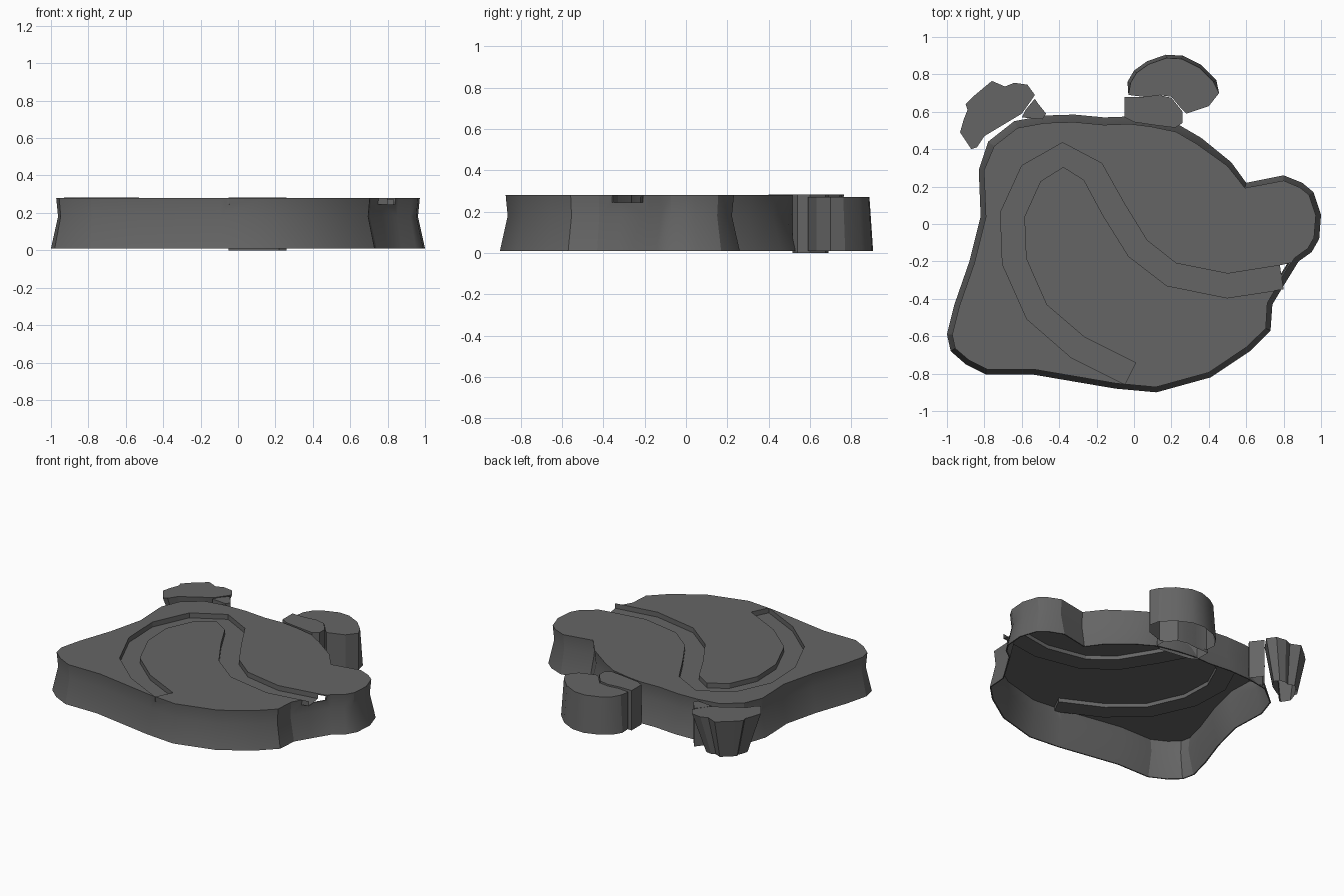
import bpy
import bmesh
import math
from mathutils import Vector

if "Cube" in bpy.data.objects:
    bpy.data.objects.remove(bpy.data.objects["Cube"], do_unlink=True)

GREY = (0.13, 0.13, 0.13, 1)
grey = bpy.data.materials.new("dark grey")
grey.use_nodes = True
grey.diffuse_color = GREY
grey.node_tree.nodes["Principled BSDF"].inputs["Base Color"].default_value = GREY

TOP, BASE, BED, SKIN = 0.28, 0.01, 0.245, 0.008


def points(coords):
    return [Vector(c) for c in coords]


def inset(loop, amount):
    """Move a counter-clockwise loop inwards; amount is a function of the point."""
    moved = []
    for i, p in enumerate(loop):
        along = (loop[(i + 1) % len(loop)] - loop[i - 1]).normalized()
        moved.append(p + Vector((-along.y, along.x)) * amount(p))
    return moved


def shrink(loop, factor):
    middle = sum(loop, Vector((0, 0))) / len(loop)
    return [middle + (p - middle) * factor for p in loop]


def finish(name, bm):
    mesh = bpy.data.meshes.new(name)
    bm.to_mesh(mesh)
    bm.free()
    mesh.materials.append(grey)
    obj = bpy.data.objects.new(name, mesh)
    bpy.context.collection.objects.link(obj)
    return obj


def loft(name, levels, floor=False):
    """Join (z, loop) levels with walls, close the top and, if asked, the floor."""
    bm = bmesh.new()
    rings = [[bm.verts.new((p.x, p.y, z)) for p in loop] for z, loop in levels]
    count = len(rings[0])
    for low, high in zip(rings, rings[1:]):
        for i in range(count):
            j = (i + 1) % count
            bm.faces.new((low[i], low[j], high[j], high[i]))
    bm.faces.new(rings[-1])
    if floor:
        bm.faces.new(rings[0][::-1])
    return finish(name, bm)


def smooth(obj):
    bpy.ops.object.select_all(action='DESELECT')
    obj.select_set(True)
    bpy.context.view_layer.objects.active = obj
    bpy.ops.object.shade_smooth_by_angle(angle=math.radians(25))


def cut(obj, cutter):
    mod = obj.modifiers.new("cut", 'BOOLEAN')
    mod.operation = 'DIFFERENCE'
    mod.solver = 'EXACT'
    mod.object = cutter
    bpy.ops.object.select_all(action='DESELECT')
    bpy.context.view_layer.objects.active = obj
    obj.select_set(True)
    bpy.ops.object.modifier_apply(modifier=mod.name)
    bpy.data.objects.remove(cutter, do_unlink=True)


# Main slab: hollow shell, flared below the waist, open underneath
outline = points([
    (-1, -.59), (-.98, -.68), (-.9, -.75), (-.79, -.805), (-.54, -.805),
    (-.1, -.88), (.12, -.9), (.41, -.82), (.62, -.68), (.73, -.57),
    (.74, -.43), (.8, -.33), (.88, -.2), (.95, -.15), (.99, -.08),
    (1, .05), (.96, .17), (.9, .22), (.8, .26), (.6, .22), (.52, .33),
    (.36, .46), (.24, .53), (.1, .56), (-.02, .575), (-.16, .57),
    (-.32, .585), (-.48, .58), (-.64, .55), (-.78, .44), (-.83, .29),
    (-.82, .04), (-.88, -.2), (-.96, -.43)])


def slope(p):
    return 0.04 if p.y > 0.4 else 0.028


rim = inset(outline, slope)
waist = inset(outline, lambda p: slope(p) + 0.01)


def skin(loop):
    return inset(loop, lambda p: SKIN)


slab = loft("slab", [(BASE, outline), (0.18, waist), (TOP, rim)], floor=True)
cut(slab, loft("hollow", [(-0.02, skin(outline)), (BASE, skin(outline)),
                          (0.18, skin(waist)), (TOP - SKIN, skin(rim))], floor=True))

# Winding channel sunk into the top, running out through the right-hand edge
path = points([
    (-.02, -.8), (-.3, -.66), (-.52, -.47), (-.64, -.2), (-.65, .05),
    (-.55, .27), (-.38, .37), (-.22, .28), (-.11, .08), (.02, -.13),
    (.2, -.27), (.5, -.33), (.79, -.285)])


def banks(line, half):
    left, right = [], []
    for i, p in enumerate(line):
        along = line[min(i + 1, len(line) - 1)] - line[max(i - 1, 0)]
        side = Vector((-along.y, along.x)).normalized() * half
        left.append(p + side)
        right.append(p - side)
    return left, right


left, right = banks(path + points([(.95, -.25)]), 0.065)
ribbon = right + left[::-1]
cut(slab, loft("channel_cutter", [(BED, ribbon), (TOP + 0.05, ribbon)], floor=True))
smooth(slab)

left, right = banks(path, 0.065)
bm = bmesh.new()
rows = [[bm.verts.new((p.x, p.y, z)) for p in bank]
        for bank, z in ((left, TOP), (left, BED), (right, BED), (right, TOP))]
for a, b in zip(rows, rows[1:]):
    for i in range(len(path) - 1):
        bm.faces.new((a[i], b[i], b[i + 1], a[i + 1]))
bm.faces.new([row[0] for row in rows][::-1])
smooth(finish("channel_bed", bm))

# Rounded cap piece behind the slab
cap = points([
    (.05, .68), (.13, .69), (.2, .68), (.25, .62), (.28, .59), (.4, .63),
    (.455, .7), (.44, .77), (.36, .85), (.26, .9), (.17, .905), (.07, .87),
    (0, .82), (-.035, .76), (-.03, .69)])
cap_top = inset(cap, lambda p: 0.018 if p.y > 0.74 else 0)
smooth(loft("back_cap", [(BASE, cap), (TOP - 0.01, cap_top)]))

# Stalk joining the cap to the slab
stalk = points([
    (-.05, .57), (0, .545), (.1, .53), (.22, .515), (.26, .54), (.26, .6),
    (.2, .675), (.13, .69), (.05, .68), (-.05, .68)])
smooth(loft("cap_stalk", [(0, stalk), (TOP + 0.002, stalk)]))

# Lobed piece at the back corner, tapering towards its foot
lobes = points([
    (-.87, .4), (-.84, .41), (-.8, .47), (-.7, .53), (-.6, .59), (-.55, .66),
    (-.53, .69), (-.57, .745), (-.64, .755), (-.69, .735), (-.76, .765),
    (-.85, .69), (-.9, .64), (-.89, .61), (-.91, .56), (-.93, .49)])
smooth(loft("corner_lobes", [(BASE, shrink(lobes, 0.6)), (TOP + 0.002, lobes)]))

# Small stalk joining the lobes to the slab
bud = points([(-.6, .57), (-.49, .56), (-.47, .59), (-.51, .64), (-.53, .67), (-.58, .61)])
smooth(loft("lobe_stalk", [(BASE, bud), (TOP, bud)]))
